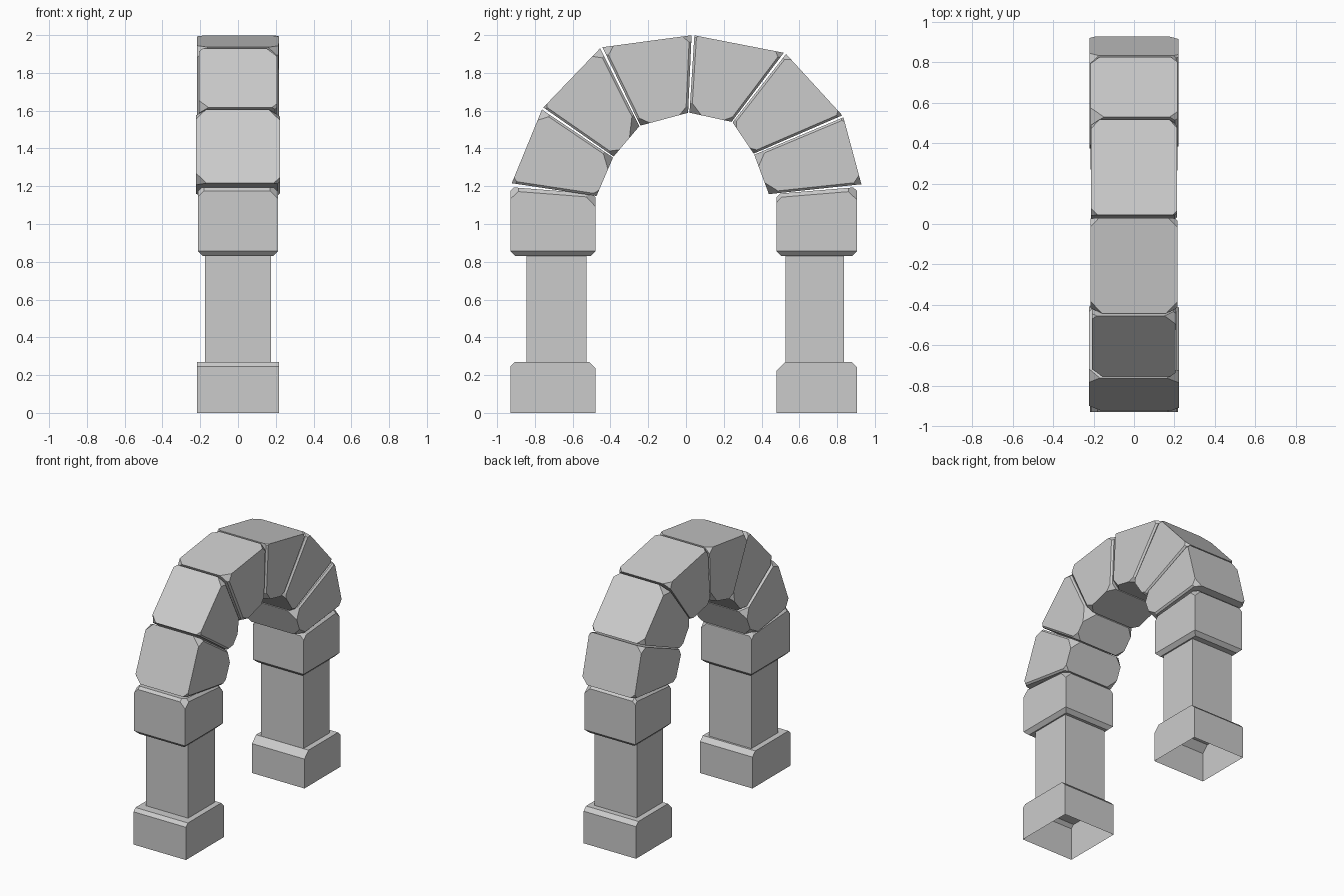
import bpy, bmesh, random
from mathutils import Vector

if "Cube" in bpy.data.objects:
    bpy.data.objects.remove(bpy.data.objects["Cube"])

random.seed(4)


def hull(bm, pts):
    bm.clear()
    vs = [bm.verts.new(p) for p in pts]
    bmesh.ops.convex_hull(bm, input=vs)
    bmesh.ops.delete(bm, geom=[v for v in bm.verts if not v.link_faces], context='VERTS')
    bmesh.ops.remove_doubles(bm, verts=bm.verts, dist=0.0005)


def block(name, quad, half, cuts, open_bottom=False):
    """quad (y, z): start-outer, end-outer, end-inner, start-inner.
    half: half width in x. cuts: (x side, end, outer side, size); zero = whole edge."""
    signs = [(-1, 1), (1, 1), (1, -1), (-1, -1)]
    corner = {(a, *s): Vector((a * half, y, z))
              for s, (y, z) in zip(signs, quad) for a in (-1, 1)}
    centre = sum(corner.values(), Vector()) / 8

    def normal(axis, sign):
        p = [v for k, v in corner.items() if k[axis] == sign]
        n = (p[3] - p[0]).cross(p[2] - p[1]).normalized()
        return n if n.dot(sum(p, Vector()) / 4 - centre) > 0 else -n

    bm = bmesh.new()
    hull(bm, corner.values())
    for *key, size in cuts:
        used = [(i, s) for i, s in enumerate(key) if s]
        match = [v for k, v in corner.items() if all(k[i] == s for i, s in used)]
        n = sum((normal(i, s) for i, s in used), Vector()).normalized()
        co = sum(match, Vector()) / len(match) - n * size / len(used) ** 0.5
        bmesh.ops.bisect_plane(bm, geom=bm.verts[:] + bm.edges[:] + bm.faces[:],
                               plane_co=co, plane_no=n, clear_outer=True)
        hull(bm, [v.co.copy() for v in bm.verts])
    bmesh.ops.dissolve_limit(bm, angle_limit=0.03, verts=bm.verts, edges=bm.edges)
    bmesh.ops.recalc_face_normals(bm, faces=bm.faces)
    if open_bottom:
        low = [f for f in bm.faces if f.normal.z < -0.8]
        bmesh.ops.delete(bm, geom=low, context='FACES')
    me = bpy.data.meshes.new(name)
    bm.to_mesh(me)
    bm.free()
    bpy.context.collection.objects.link(bpy.data.objects.new(name, me))


def rim(end, size):
    """Chamfer all round one end of a block."""
    return [(0, end, 1, size), (0, end, -1, size), (-1, end, 0, size), (1, end, 0, size)]


def chips(end, low, high):
    """Corners of one end knocked off by uneven amounts."""
    return [(a, end, c, random.uniform(low, high)) for a in (-1, 1) for c in (-1, 1)]


# Pillars: hollow pedestal, shaft and capital at each end of the arch
for label, side, outer in (("front", -1, .93), ("back", 1, .905)):
    inner = .478

    def tier(inset, z0, z1, drop=0):
        o, i = side * (outer - inset), side * (inner + inset)
        return [(o, z0), (o, z1), (i, z1 - drop), (i, z0)]

    block(label + "_base", tier(0, 0, .285), .218,
          rim(1, .022) + chips(1, .04, .09), True)
    shaft_cut = [(1, 0, 1, .055)] if side < 0 else [(-1, 0, 1, .03)]
    block(label + "_column", tier(.048, .27, .845), .176, shaft_cut)
    block(label + "_capital", tier(0, .83, 1.195, .035), .212,
          rim(-1, .026) + rim(1, .02) + chips(1, .04, .07))

# Arch: joints between stones, each an outer and an inner point (y, z)
joints = [((-.925, 1.21), (-.475, 1.145)),
          ((-.76, 1.612), (-.385, 1.355)),
          ((-.45, 1.935), (-.245, 1.52)),
          ((.037, 2.0), (.015, 1.59)),
          ((.525, 1.905), (.245, 1.54)),
          ((.832, 1.57), (.36, 1.37)),
          ((.93, 1.205), (.44, 1.155))]
gap = .015  # share of each stone lost to the open joints
for i, (start, end) in enumerate(zip(joints, joints[1:]), 1):
    (so, si), (eo, ei) = [[Vector(p) for p in j] for j in (start, end)]
    quad = [so.lerp(eo, gap), eo.lerp(so, gap), ei.lerp(si, gap), si.lerp(ei, gap)]
    block(f"arch_stone_{i}", quad, random.uniform(.205, .225),
          [(1, 1, 0, .012), (1, -1, 0, .012)] + chips(-1, .02, .07) + chips(1, .02, .07))
